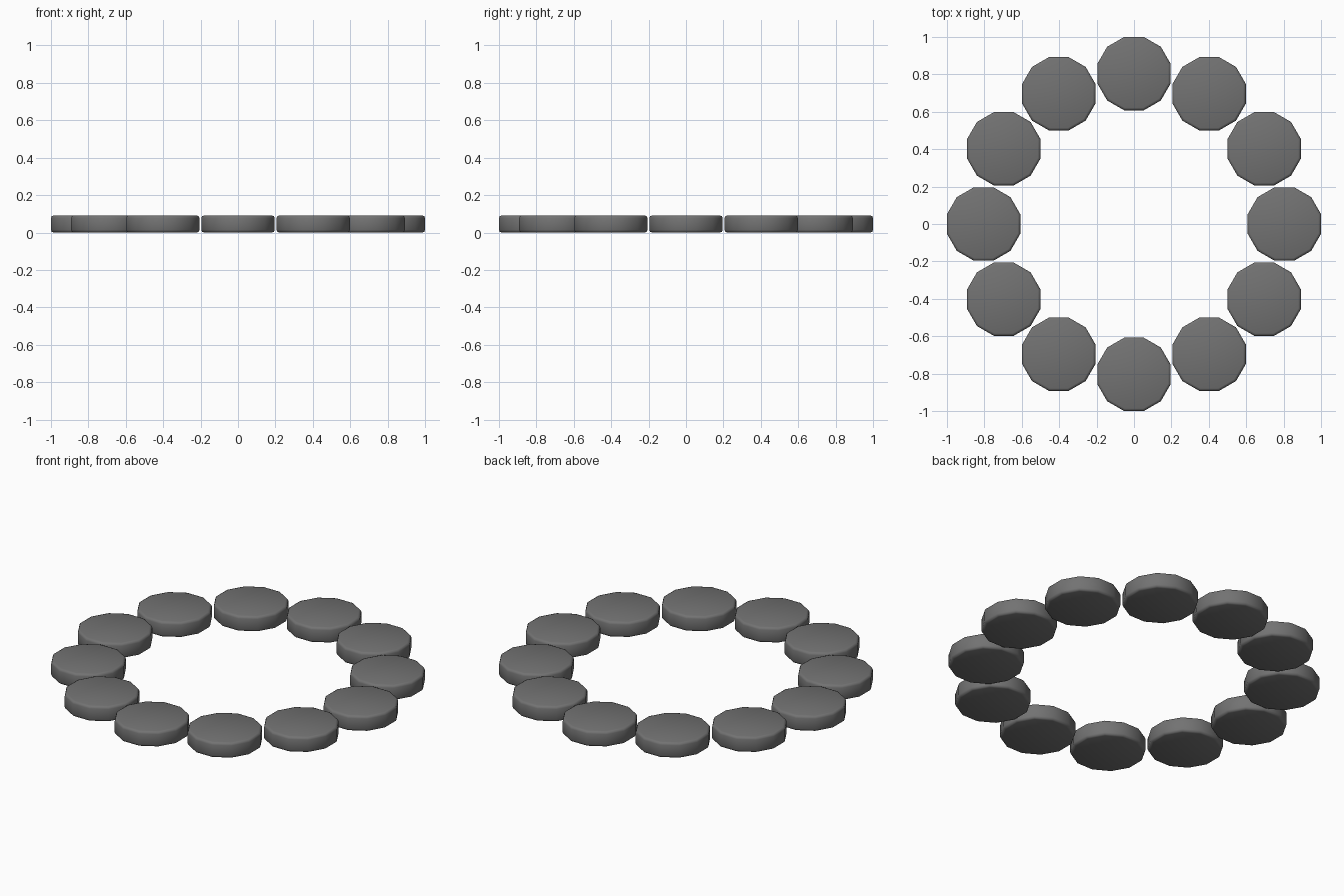
import bpy
import bmesh
from math import pi, cos, sin

if "Cube" in bpy.data.objects:
    bpy.data.objects.remove(bpy.data.objects["Cube"])

COUNT = 12
SIDES = 12
RING = 0.804        # distance of disc centres from the middle
APOTHEM = 0.196
HEIGHT = 0.091

# dark grey
dark = bpy.data.materials.new("dark_grey")
dark.diffuse_color = (0.17, 0.17, 0.17, 1)
dark.use_nodes = True
dark.node_tree.nodes["Principled BSDF"].inputs["Base Color"].default_value = dark.diffuse_color

# one twelve-sided disc with softened rims, shared by the whole ring
mesh = bpy.data.meshes.new("disc")
mesh.materials.append(dark)
bm = bmesh.new()
bmesh.ops.create_cone(bm, cap_ends=True, segments=SIDES,
                      radius1=APOTHEM / cos(pi / SIDES),
                      radius2=APOTHEM / cos(pi / SIDES), depth=HEIGHT)
# turn so flat sides face the axes
turn = pi / SIDES
for v in bm.verts:
    x, y = v.co.x, v.co.y
    v.co.x = x * cos(turn) - y * sin(turn)
    v.co.y = x * sin(turn) + y * cos(turn)
    v.co.z += HEIGHT / 2
rims = [e for e in bm.edges if abs(e.verts[0].co.z - e.verts[1].co.z) < 1e-4]
bmesh.ops.bevel(bm, geom=rims, offset=0.014, segments=2, profile=0.5,
                affect='EDGES')
for f in bm.faces:
    f.smooth = True
bm.to_mesh(mesh)
bm.free()

# ring of discs
for i in range(COUNT):
    a = 2 * pi * i / COUNT
    disc = bpy.data.objects.new(f"disc_{i + 1}", mesh)
    disc.location = (RING * cos(a), RING * sin(a), 0)
    disc.rotation_euler.z = a
    bpy.context.collection.objects.link(disc)
